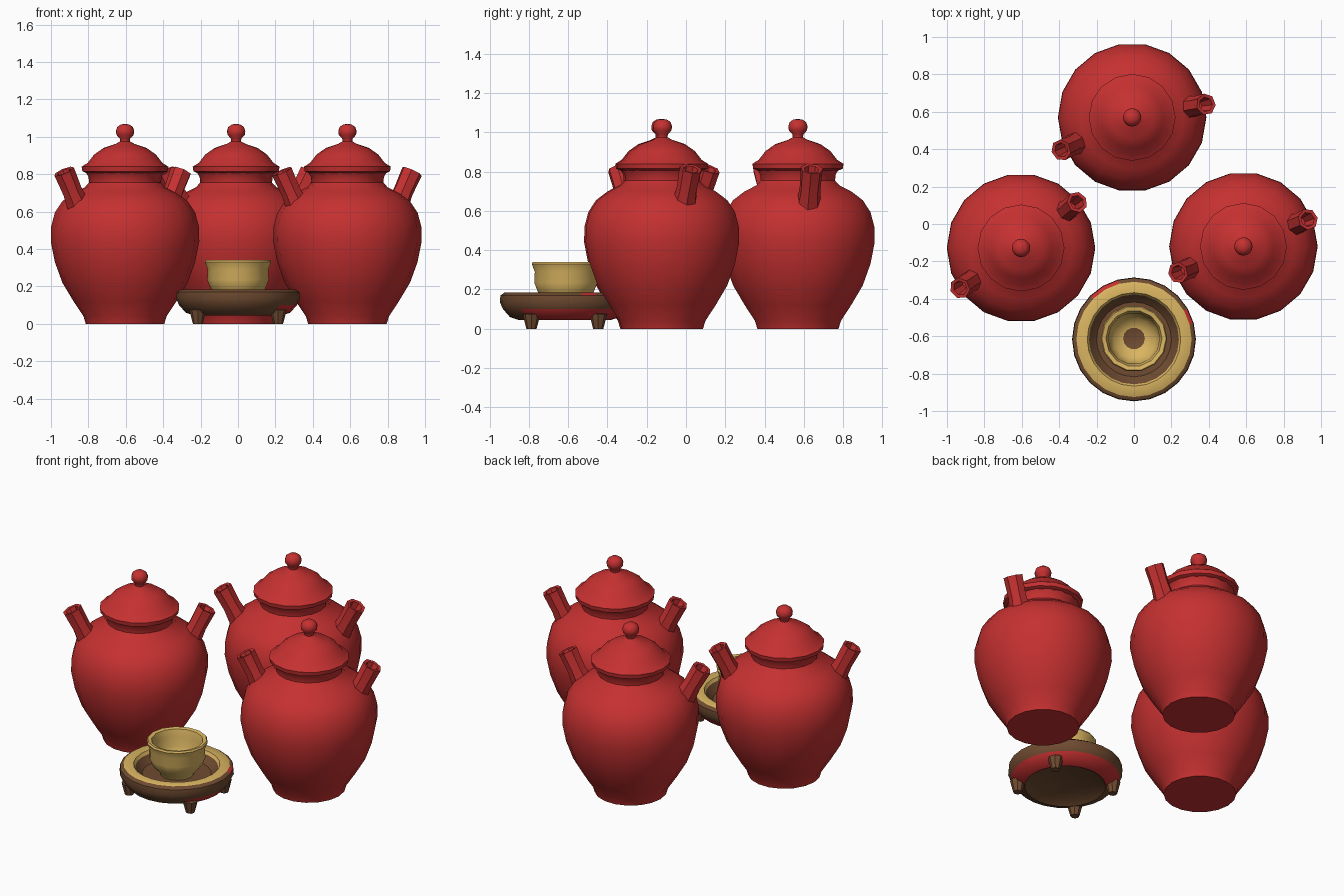
import bpy, bmesh, math
from mathutils import Vector

if "Cube" in bpy.data.objects:
    bpy.data.objects.remove(bpy.data.objects["Cube"])


def material(name, rgb):
    m = bpy.data.materials.new(name)
    m.diffuse_color = (*rgb, 1)
    m.use_nodes = True
    m.node_tree.nodes["Principled BSDF"].inputs["Base Color"].default_value = m.diffuse_color
    return m


RED = material("red glaze", (0.56, 0.030, 0.030))
TAN = material("tan clay", (0.70, 0.46, 0.12))
BROWN = material("brown wood", (0.16, 0.070, 0.030))


def finish(bm, name, mats, angle=40):
    bmesh.ops.recalc_face_normals(bm, faces=bm.faces)
    me = bpy.data.meshes.new(name)
    bm.to_mesh(me)
    bm.free()
    for m in mats:
        me.materials.append(m)
    ob = bpy.data.objects.new(name, me)
    bpy.context.collection.objects.link(ob)
    bpy.ops.object.select_all(action='DESELECT')
    ob.select_set(True)
    bpy.context.view_layer.objects.active = ob
    bpy.ops.object.shade_smooth_by_angle(angle=math.radians(angle))
    return ob


def lathe(name, profile, center, mats, sides=18, rule=None, angle=40):
    """Revolve (radius, z) points; rule(band, angle_in_degrees) picks the colour."""
    bm = bmesh.new()
    cx, cy = center
    rings = []
    for r, z in profile:
        if r == 0:
            rings.append([bm.verts.new((cx, cy, z))] * sides)
        else:
            rings.append([bm.verts.new((cx + r * math.cos(2 * math.pi * i / sides),
                                        cy + r * math.sin(2 * math.pi * i / sides), z))
                          for i in range(sides)])
    for b in range(len(rings) - 1):
        lo, hi = rings[b], rings[b + 1]
        for i in range(sides):
            j = (i + 1) % sides
            quad = list(dict.fromkeys((lo[i], lo[j], hi[j], hi[i])))
            f = bm.faces.new(quad)
            if rule:
                f.material_index = rule(b, 360 * (i + 0.5) / sides)
    return finish(bm, name, mats, angle)


def tube(name, start, end, r0, r1, mat, sides=7):
    """Tapered spout with a hollow mouth."""
    bm = bmesh.new()
    start, end = Vector(start), Vector(end)
    axis = end - start
    q = axis.to_track_quat('Z', 'Y')
    rings = []
    for t, r in ((0, r0), (0.55, r1 * 0.93), (1, r1), (0.99, r1 * 0.68), (0.6, r1 * 0.5)):
        c = start + axis * t
        rings.append([bm.verts.new(c + q @ Vector((r * math.cos(2 * math.pi * i / sides),
                                                   r * math.sin(2 * math.pi * i / sides), 0)))
                      for i in range(sides)])
    for lo, hi in zip(rings, rings[1:]):
        for i in range(sides):
            j = (i + 1) % sides
            bm.faces.new((lo[i], lo[j], hi[j], hi[i]))
    bm.faces.new(rings[0])
    bm.faces.new(rings[-1])
    return finish(bm, name, [mat], 50)


# Jars: body, lid with knob, and two spouts each
BODY = [(0, 0), (0.21, 0), (0.222, 0.04), (0.275, 0.12), (0.335, 0.22), (0.375, 0.33),
        (0.397, 0.44), (0.395, 0.52), (0.375, 0.595), (0.335, 0.655), (0.275, 0.70),
        (0.215, 0.73), (0.192, 0.755), (0.195, 0.785), (0.21, 0.81), (0, 0.81)]
LID = [(0, 0.805), (0.205, 0.805), (0.228, 0.815), (0.232, 0.84), (0.20, 0.86), (0.165, 0.905),
       (0.115, 0.94), (0.05, 0.962), (0.026, 0.975), (0.028, 0.99), (0.046, 1.01),
       (0.049, 1.03), (0.042, 1.052), (0.022, 1.066), (0, 1.068)]
JARS = [("left", (-0.604, -0.128), [(-0.327, -0.215), (0.30, 0.245)]),
        ("right", (0.585, -0.12), [(0.345, 0.145), (-0.35, -0.14)]),
        ("back", (-0.01, 0.57), [(0.395, 0.07), (-0.38, -0.175)])]
for side, c, tips in JARS:
    lathe(side + "_jar_body", BODY, c, [RED])
    lathe(side + "_jar_lid", LID, c, [RED], sides=16)
    for n, (dx, dy) in enumerate(tips):
        k = 0.70
        tube(f"{side}_jar_spout_{n + 1}", (c[0] + dx * k, c[1] + dy * k, 0.58),
             (c[0] + dx, c[1] + dy, 0.815), 0.07, 0.058, RED)

# Dish: brown wood, tan rim, red splashes on the underside edge and rim
DISH_C = (0, -0.617)
DISH = [(0, 0.075), (0.19, 0.07), (0.235, 0.045), (0.28, 0.06), (0.315, 0.10), (0.331, 0.135),
        (0.328, 0.17), (0.308, 0.184), (0.25, 0.184), (0.24, 0.165), (0.20, 0.125), (0, 0.12)]


def dish_colour(band, deg):
    if band in (2, 3) and (deg < 150 or deg > 310):
        return 2
    if band == 6 and (abs(deg - 25) < 9 or abs(deg - 121) < 9):
        return 2
    return 1 if band in (7, 8) else 0


lathe("dish", DISH, DISH_C, [BROWN, TAN, RED], 24, dish_colour)

# Four stubby dish feet
FOOT = [(0, 0), (0.026, 0), (0.034, 0.03), (0.045, 0.075), (0, 0.08)]
for n, (sx, sy) in enumerate(((-1, -1), (1, -1), (1, 1), (-1, 1))):
    lathe(f"dish_foot_{n + 1}", FOOT, (sx * 0.215, DISH_C[1] + sy * 0.17), [BROWN], 8)

# Cup: flared bowl with a brown drop inside
CUP = [(0, 0.115), (0.095, 0.115), (0.105, 0.14), (0.145, 0.185), (0.165, 0.235), (0.162, 0.29),
       (0.178, 0.33), (0.172, 0.34), (0.15, 0.335), (0.138, 0.29), (0.135, 0.23),
       (0.11, 0.18), (0.058, 0.155), (0, 0.153)]
lathe("cup", CUP, (0, -0.612), [TAN, BROWN], 14, lambda b, d: 1 if b == 12 else 0)
